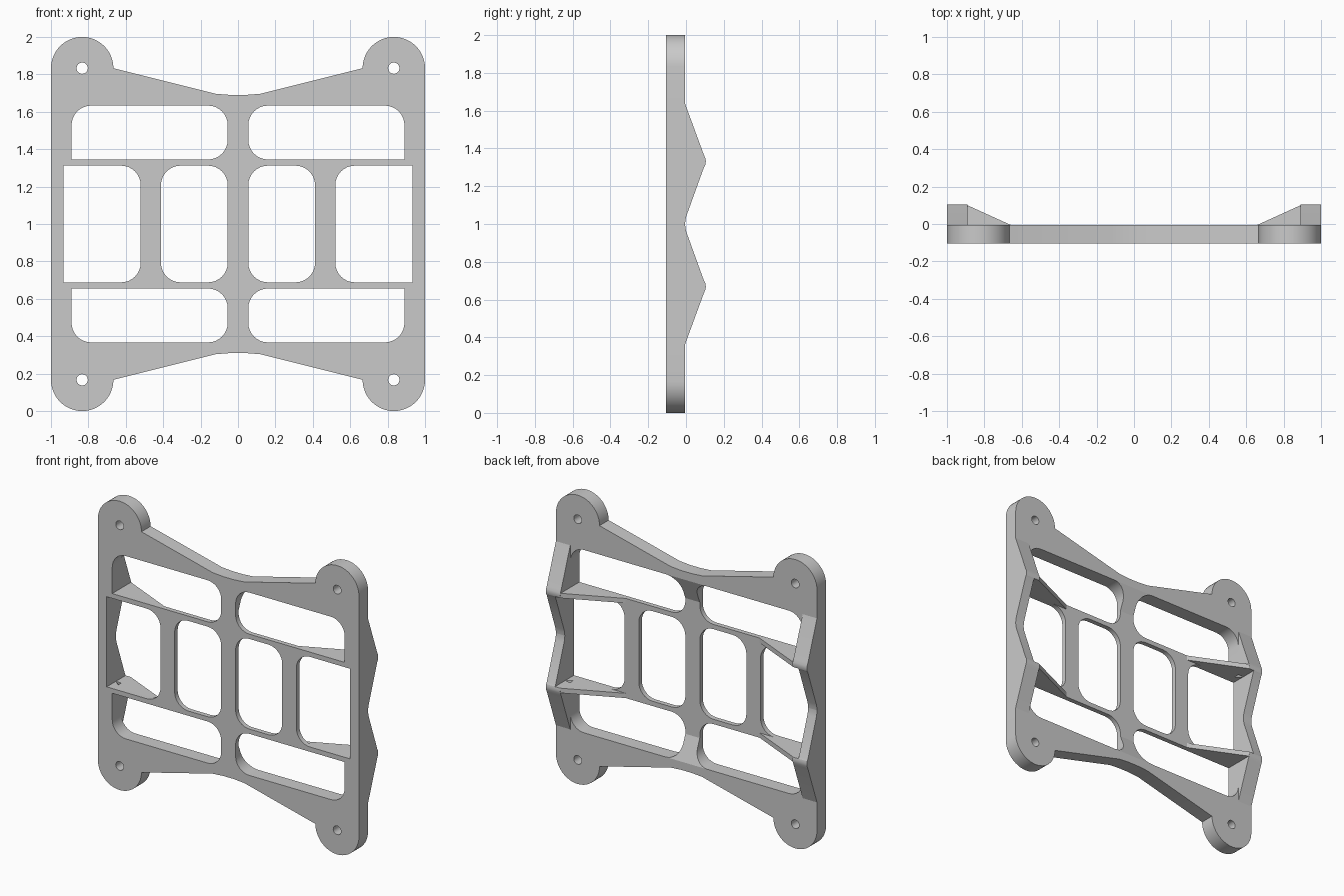
import bpy, bmesh, math
from mathutils import Vector

if "Cube" in bpy.data.objects:
    bpy.data.objects.remove(bpy.data.objects["Cube"], do_unlink=True)

FRONT, BACK, PEAK = -0.105, -0.005, 0.105
THIN = -0.072                # back of the slender inner bars
BAR_LOW, BAR_HIGH = 1.312, 1.345
WINDOW_TOP, SLOPE_END = 1.633, 1.47
SIDES = [(1, 1), (-1, 1), (-1, -1), (1, -1)]

grey = bpy.data.materials.new("grey")
grey.use_nodes = True
grey.diffuse_color = (0.59, 0.59, 0.59, 1)
grey.node_tree.nodes["Principled BSDF"].inputs["Base Color"].default_value = grey.diffuse_color


def finish(bm, name):
    bmesh.ops.recalc_face_normals(bm, faces=bm.faces)
    mesh = bpy.data.meshes.new(name)
    bm.to_mesh(mesh)
    bm.free()
    mesh.materials.append(grey)
    mesh.shade_smooth()
    mesh.set_sharp_from_angle(angle=math.radians(20))
    bpy.context.collection.objects.link(bpy.data.objects.new(name, mesh))


def arc(cx, cz, r, start, end, steps):
    angles = [math.radians(start + (end - start) * i / steps) for i in range(steps + 1)]
    return [(cx + r * math.cos(a), cz + r * math.sin(a)) for a in angles]


def window(x0, x1, z0, z1, radii):
    """Rectangle with its own radius per corner, from upper right, turning left."""
    loop = []
    corners = [(x1, z1, -1, -1), (x0, z1, 1, -1), (x0, z0, 1, 1), (x1, z0, -1, 1)]
    for i, ((x, z, dx, dz), r) in enumerate(zip(corners, radii)):
        if r:
            loop += arc(x + dx * r, z + dz * r, r, 90 * i, 90 * i + 90, 8)
        else:
            loop.append((x, z))
    return loop


def flip(loop, sx, sz):
    """Mirror a loop about x = 0 and z = 1."""
    return [(sx * x, 1 + sz * (z - 1)) for x, z in loop]


def extrude(bm, faces, depth):
    new = bmesh.ops.extrude_face_region(bm, geom=faces)["geom"]
    verts = [g for g in new if isinstance(g, bmesh.types.BMVert)]
    bmesh.ops.translate(bm, verts=verts, vec=Vector(depth))


def prism(name, points, depth):
    bm = bmesh.new()
    extrude(bm, [bm.faces.new([bm.verts.new(p) for p in points])], depth)
    finish(bm, name)


def back_depth(x, z):
    """Back surface: full at the ends and rails, sloping down to thin bars."""
    x, z = abs(x), 1 + abs(z - 1)
    if x < 0.2:
        t = (z - SLOPE_END) / (WINDOW_TOP - SLOPE_END)
        return THIN + (BACK - THIN) * min(max(t, 0), 1)
    return THIN if z < BAR_HIGH + 0.01 and x < 0.86 else BACK


# Plate outline: waisted edges running into round corner lugs
quarter = [(0.04, 1.69), (0.12, 1.696)] + arc(0.833, 1.833, 0.167, 180, 0, 24)
outline = []
for sx, sz in [(1, 1), (1, -1), (-1, -1), (-1, 1)]:
    part = flip(quarter, sx, sz)
    outline += part if sx * sz > 0 else part[::-1]

# Openings: bolt holes, wide end windows and the middle row
R = 0.105
loops = [outline]
for sx, sz in SIDES:
    loops.append(flip(arc(0.833, 1.833, 0.03, 0, 345, 23), sx, sz))
    loops.append(flip(window(0.055, 0.89, BAR_HIGH, WINDOW_TOP, [R, R, R, 0]), sx, sz))
for sx in (1, -1):
    loops.append(flip(window(0.055, 0.412, 2 - BAR_LOW, BAR_LOW, [R] * 4), sx, 1))
    loops.append(flip(window(0.52, 0.932, 2 - BAR_LOW, BAR_LOW, [0, R, R, 0]), sx, 1))

bm = bmesh.new()
edges = []
for loop in loops:
    verts = [bm.verts.new((x, FRONT, z)) for x, z in loop]
    edges += [bm.edges.new((verts[i - 1], verts[i])) for i in range(len(verts))]
bmesh.ops.triangle_fill(bm, use_beauty=True, edges=edges, normal=(0, -1, 0))
extrude(bm, bm.faces[:], (0, BACK - FRONT, 0))

# Cut the plate where its thickness changes, then lower the back of the bars
for s in (1, -1):
    cuts = [((s * 0.85, 0, 0), (1, 0, 0))]
    cuts += [((0, 0, 1 + s * (z - 1)), (0, 0, 1)) for z in (WINDOW_TOP, SLOPE_END)]
    for point, normal in cuts:
        bmesh.ops.bisect_plane(bm, geom=bm.verts[:] + bm.edges[:] + bm.faces[:],
                               dist=0.0001, plane_co=point, plane_no=normal)
for v in bm.verts:
    if v.co.y > (FRONT + BACK) / 2:
        v.co.y = back_depth(v.co.x, v.co.z)
finish(bm, "plate")

# Stiffeners on the back: peaked side rails and tapered cross ribs
outer = [(BACK, 1.637), (0.095, 1.365), (0.103, 1.347), (PEAK, 1.333),
         (0.104, 1.32), (0.102, BAR_LOW), (BACK, BAR_LOW)]
inner = [(BACK, BAR_LOW), (0.102, BAR_LOW), (0.095, 1.3), (0.003, 1.045),
         (-0.003, 1.022), (BACK, 1.0)]
for sx, sz in SIDES:
    tag = ("left" if sx > 0 else "right") + ("_upper" if sz > 0 else "_lower")
    for name, profile, x in (("rail_outer", outer, 0.89), ("rail_inner", inner, 0.932)):
        points = [(sx * x, y, 1 + sz * (z - 1)) for y, z in profile]
        prism(tag + "_" + name, points, (sx * (1 - x), 0, 0))
    taper = [(0.512, THIN), (0.89, THIN), (0.89, 0.1)]
    prism(tag + "_cross_rib", [(sx * x, y, 1 + sz * (BAR_LOW - 1)) for x, y in taper],
          (0, 0, sz * (BAR_HIGH - BAR_LOW)))
